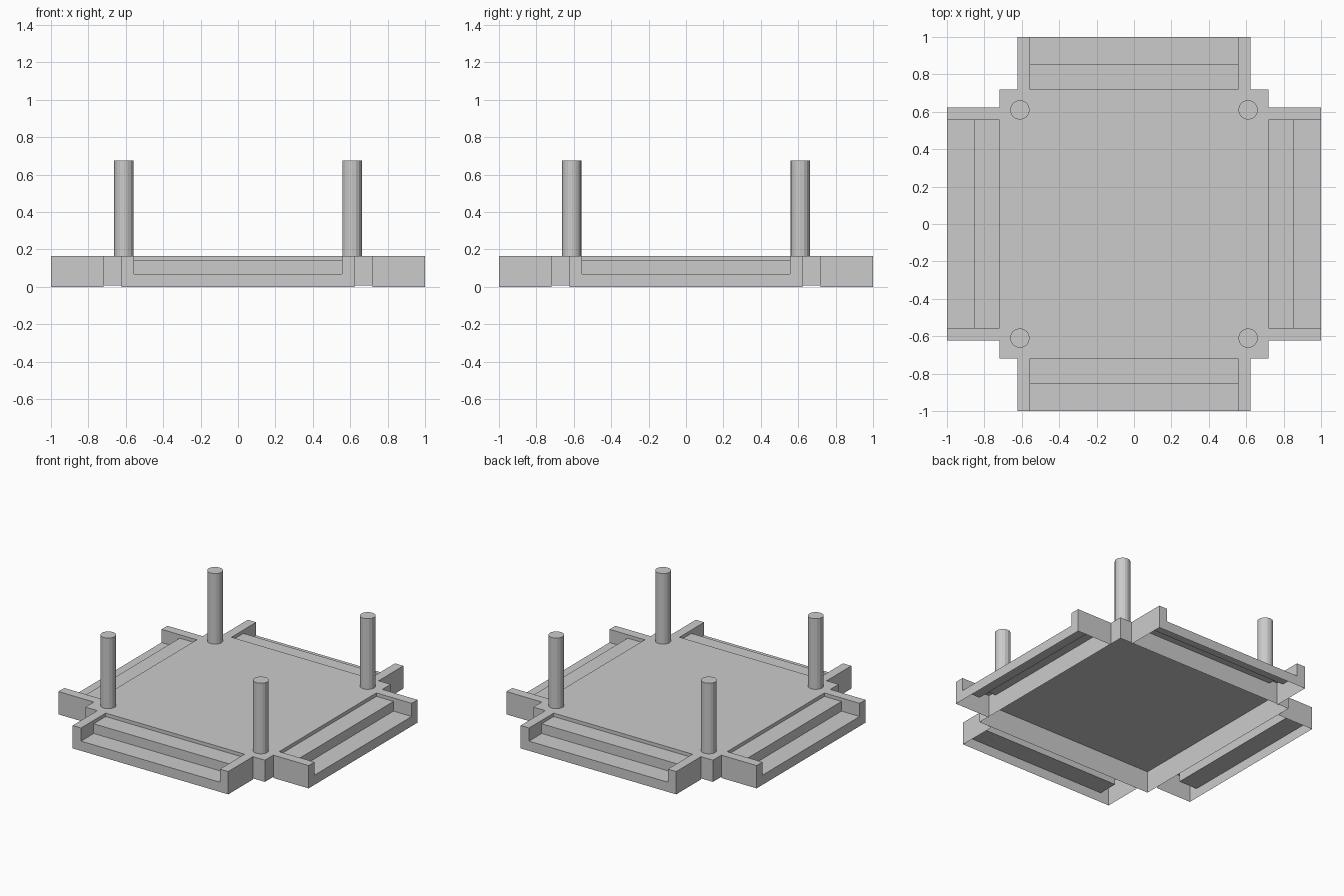
import bpy, bmesh, math
from mathutils import Matrix, Vector

if "Cube" in bpy.data.objects:
    bpy.data.objects.remove(bpy.data.objects["Cube"])

TOP, MID, LOW, BASE = 0.165, 0.14, 0.07, 0.008   # height levels
HALF, MIDY, OUT = 0.718, 0.855, 1.0              # distances from the centre
INNER, OUTER = 0.555, 0.622                      # cheek inner and outer x


def make_object(name, faces, turn=0.0):
    """Object from a list of polygons, turned about z."""
    bm = bmesh.new()
    for pts in faces:
        bm.faces.new([bm.verts.new(p) for p in pts])
    bmesh.ops.remove_doubles(bm, verts=bm.verts, dist=1e-5)
    bmesh.ops.transform(bm, matrix=Matrix.Rotation(turn, 4, 'Z'), verts=bm.verts)
    mesh = bpy.data.meshes.new(name)
    bm.to_mesh(mesh)
    bm.free()
    obj = bpy.data.objects.new(name, mesh)
    bpy.context.collection.objects.link(obj)
    return obj


# Central platform: a square shell, open underneath
corners = [(-HALF, -HALF), (HALF, -HALF), (HALF, HALF), (-HALF, HALF)]
platform = [[(x, y, TOP) for x, y in corners]]
for i in range(4):
    a, b = corners[i], corners[(i + 1) % 4]
    platform.append([(*a, BASE), (*b, BASE), (*b, TOP), (*a, TOP)])
make_object("platform", platform)

# Stair on the front side: (y, z) profile swept along x, open underneath
profile = [(-OUT, 0), (-OUT, LOW), (-MIDY, LOW), (-MIDY, MID), (-HALF, MID)]
stair = []
for (y0, z0), (y1, z1) in zip(profile, profile[1:]):
    stair.append([(-INNER, y0, z0), (INNER, y0, z0), (INNER, y1, z1), (-INNER, y1, z1)])

# Cheek walls at both ends of the stair
for s in (-1, 1):
    a, b = s * INNER, s * OUTER
    cheek = [
        [(a, -OUT, TOP), (b, -OUT, TOP), (b, -HALF, TOP), (a, -HALF, TOP)],
        [(a, -OUT, 0), (b, -OUT, 0), (b, -OUT, TOP), (a, -OUT, TOP)],
        [(b, -OUT, 0), (b, -HALF, 0), (b, -HALF, TOP), (b, -OUT, TOP)],
        [(a, -OUT, TOP), (a, -HALF, TOP)] + [(a, y, z) for y, z in reversed(profile[1:])],
    ]
    if s < 0:
        cheek = [f[::-1] for f in cheek]
    stair += cheek

for i, side in enumerate(("front", "right", "back", "left")):
    make_object(side + "_stair", stair, i * math.pi / 2)

# Corner posts
for sx, xn in ((-1, "left"), (1, "right")):
    for sy, yn in ((-1, "front"), (1, "back")):
        bpy.ops.mesh.primitive_cylinder_add(
            vertices=16, radius=0.052, depth=0.675 - TOP,
            location=(sx * 0.61, sy * 0.61, (0.675 + TOP) / 2))
        bpy.context.object.name = f"{yn}_{xn}_post"
